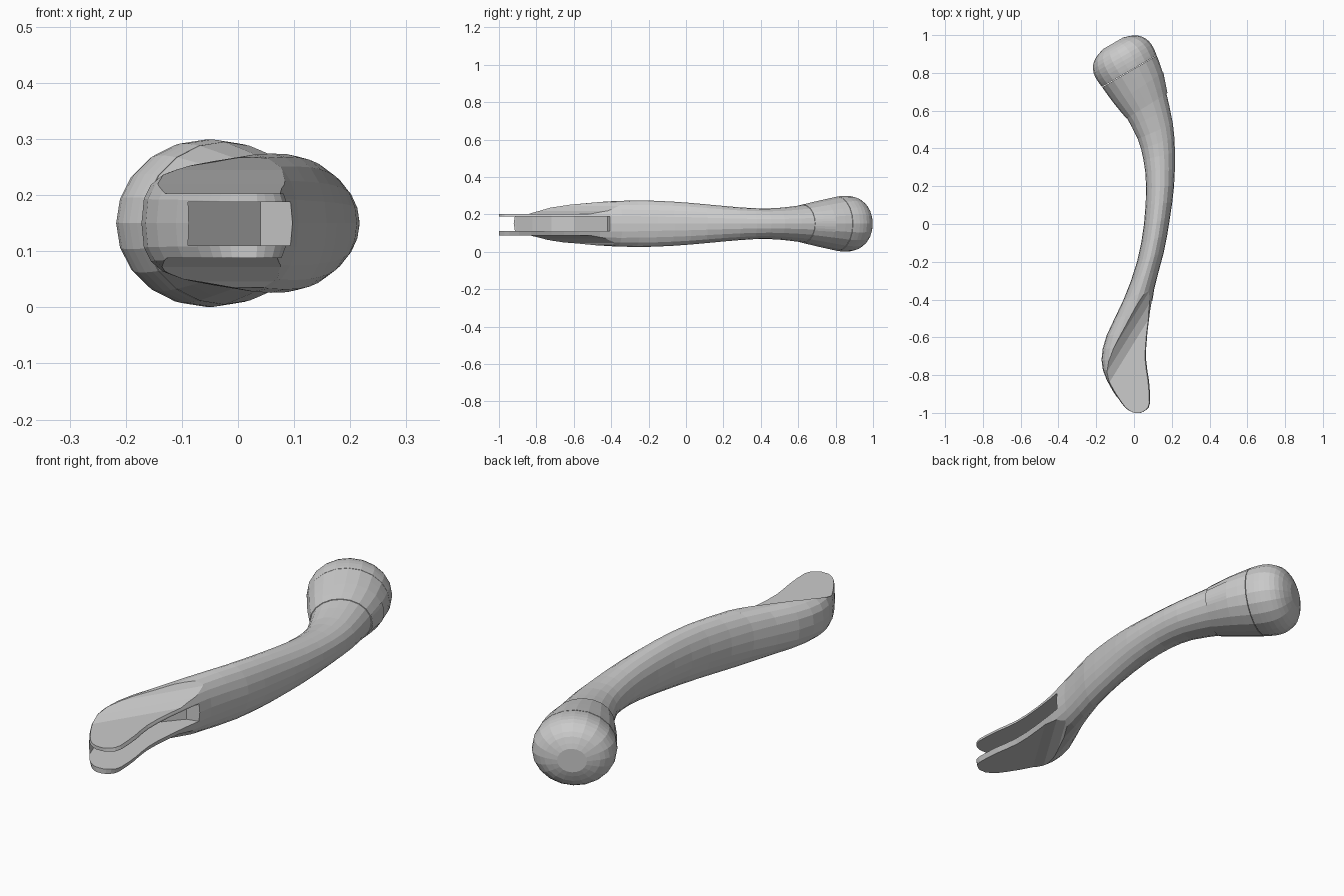
import bpy, bmesh, math
from mathutils import Vector

if "Cube" in bpy.data.objects:
    bpy.data.objects.remove(bpy.data.objects["Cube"])

MID = 0.15      # height of the symmetry plane
SIDES = 20


def make(name, verts, faces):
    me = bpy.data.meshes.new(name)
    me.from_pydata(verts, [], faces)
    ob = bpy.data.objects.new(name, me)
    bpy.context.collection.objects.link(ob)
    return ob


def refine(stations, n):
    """Catmull-Rom interpolation between cross-section stations."""
    out = []
    for i in range(len(stations) - 1):
        p = [stations[max(0, min(len(stations) - 1, i + k))] for k in (-1, 0, 1, 2)]
        for s in range(n):
            t = s / n
            out.append([0.5 * (2 * b + (c - a) * t + (2 * a - 5 * b + 4 * c - d) * t * t
                        + (3 * b - a - 3 * c + d) * t ** 3) for a, b, c, d in zip(*p)])
    return out + [stations[-1]]


def loft(name, stations, n=1, arc=None, grow=0.0):
    """Skin of stations (left x, left y, right x, right y, half height, roundness)."""
    if arc:
        angles = [-arc + 2 * arc * i / 6 for i in range(7)]
    else:
        angles = [2 * math.pi * i / SIDES for i in range(SIDES)]
    verts, faces, m = [], [], len(angles)
    rings = refine(stations, n)
    for lx, ly, rx, ry, h, e in rings:
        c = Vector(((lx + rx) / 2, (ly + ry) / 2, MID))
        u = Vector(((rx - lx) / 2, (ry - ly) / 2, 0))
        u = u * (1 + grow / u.length)
        for a in angles:
            ca, sa = math.cos(a), math.sin(a)
            k = math.copysign(abs(ca) ** (2 / e), ca)
            q = math.copysign(abs(sa) ** (2 / e), sa)
            verts.append(c + u * k + Vector((0, 0, (h + grow) * q)))
    for r in range(len(rings) - 1):
        for i in range(m - 1 if arc else m):
            j = (i + 1) % m
            faces.append((r * m + i, r * m + j, (r + 1) * m + j, (r + 1) * m + i))
    if not arc:
        faces.append(tuple(reversed(range(m))))
        faces.append(tuple(range((len(rings) - 1) * m, len(rings) * m)))
    return make(name, verts, faces)


def prism(name, outline, offset):
    """Closed prism: outline of 3D points pushed along offset."""
    k = len(outline)
    base = [Vector(p) for p in outline]
    faces = [tuple(range(k)), tuple(reversed(range(k, 2 * k)))]
    faces += [((i + 1) % k, i, k + i, k + (i + 1) % k) for i in range(k)]
    ob = make(name, base + [p + Vector(offset) for p in base], faces)
    bm = bmesh.new()
    bm.from_mesh(ob.data)
    bmesh.ops.recalc_face_normals(bm, faces=bm.faces)
    bm.to_mesh(ob.data)
    bm.free()
    ob.hide_render = True
    return ob


def cut(target, cutter):
    mod = target.modifiers.new("cut", 'BOOLEAN')
    mod.operation, mod.solver, mod.object = 'DIFFERENCE', 'EXACT', cutter
    bpy.context.view_layer.objects.active = target
    bpy.ops.object.modifier_apply(modifier=mod.name)
    bpy.data.objects.remove(cutter)


# Curved shaft running from the fork tip to the sleeve seam
shaft = loft("shaft", [
    (0.0, -1.0, 0.035, -1.0, 0.085, 3),
    (-0.035, -0.983, 0.068, -0.983, 0.087, 3),
    (-0.075, -0.94, 0.088, -0.945, 0.09, 3),
    (-0.145, -0.825, 0.083, -0.83, 0.095, 2.9),
    (-0.172, -0.72, 0.068, -0.72, 0.10, 2.8),
    (-0.145, -0.59, 0.075, -0.57, 0.108, 2.6),
    (-0.055, -0.40, 0.108, -0.34, 0.122, 2.2),
    (0.016, -0.20, 0.158, -0.15, 0.123, 2),
    (0.053, 0.0, 0.19, 0.03, 0.112, 2),
    (0.064, 0.20, 0.212, 0.20, 0.095, 2),
    (0.05, 0.34, 0.217, 0.38, 0.083, 2),
    (0.02, 0.45, 0.206, 0.53, 0.084, 2),
    (-0.037, 0.56, 0.172, 0.69, 0.10, 2)], 2)

# Concave oblique scoops that flatten the fork above and below
n, line = Vector((-0.85, 0.527, 0)), Vector((0.527, 0.85, 0))
for sign, flat in ((1, 0.053), (-1, 0.062)):
    profile = [(-0.9, flat), (-0.04, flat), (0.0, flat + 0.016), (0.035, flat + 0.042),
               (0.06, flat + 0.075), (0.09, 0.3), (-0.9, 0.3)]
    start = Vector((-0.11, -0.73, MID)) - line * 1.0
    cut(shaft, prism("scoop_cutter", [start + n * t + Vector((0, 0, sign * z))
                                      for t, z in profile], line * 2))

# Slot between the fork plates, open at the tip and on the right side
slot = [(-0.05, -1.1), (-0.09, -0.91), (-0.122, -0.82), (-0.147, -0.72),
        (-0.115, -0.60), (0.04, -0.42), (0.3, -0.36), (0.3, -1.1)]
cut(shaft, prism("slot_cutter", [(x, y, 0.11) for x, y in slot], (0, 0, 0.078)))

# Flared sleeve between shaft and knob, with a tongue on its right side
sleeve = [(-0.037, 0.56, 0.172, 0.69, 0.10, 2),
          (-0.10, 0.635, 0.150, 0.80, 0.122, 2),
          (-0.166, 0.725, 0.118, 0.89, 0.142, 2)]
loft("sleeve", sleeve, 2, grow=0.003)
loft("sleeve_tongue", sleeve[:2], 3, arc=0.35, grow=0.006)

# Blunt rounded knob at the back end, a little wider than the sleeve
axis, side = Vector((-0.5, 0.866, 0)), Vector((0.866, 0.5, 0))
base = Vector((-0.025, 0.81, 0))
knob = []
for d, s in ((0, 1.0), (0.04, 1.03), (0.085, 1.01), (0.125, 0.89), (0.152, 0.68), (0.17, 0.36)):
    c = base + axis * d
    l, r = c - side * 0.167 * s, c + side * 0.167 * s
    knob.append((l.x, l.y, r.x, r.y, 0.145 * s, 2))
loft("knob", knob, 2)
